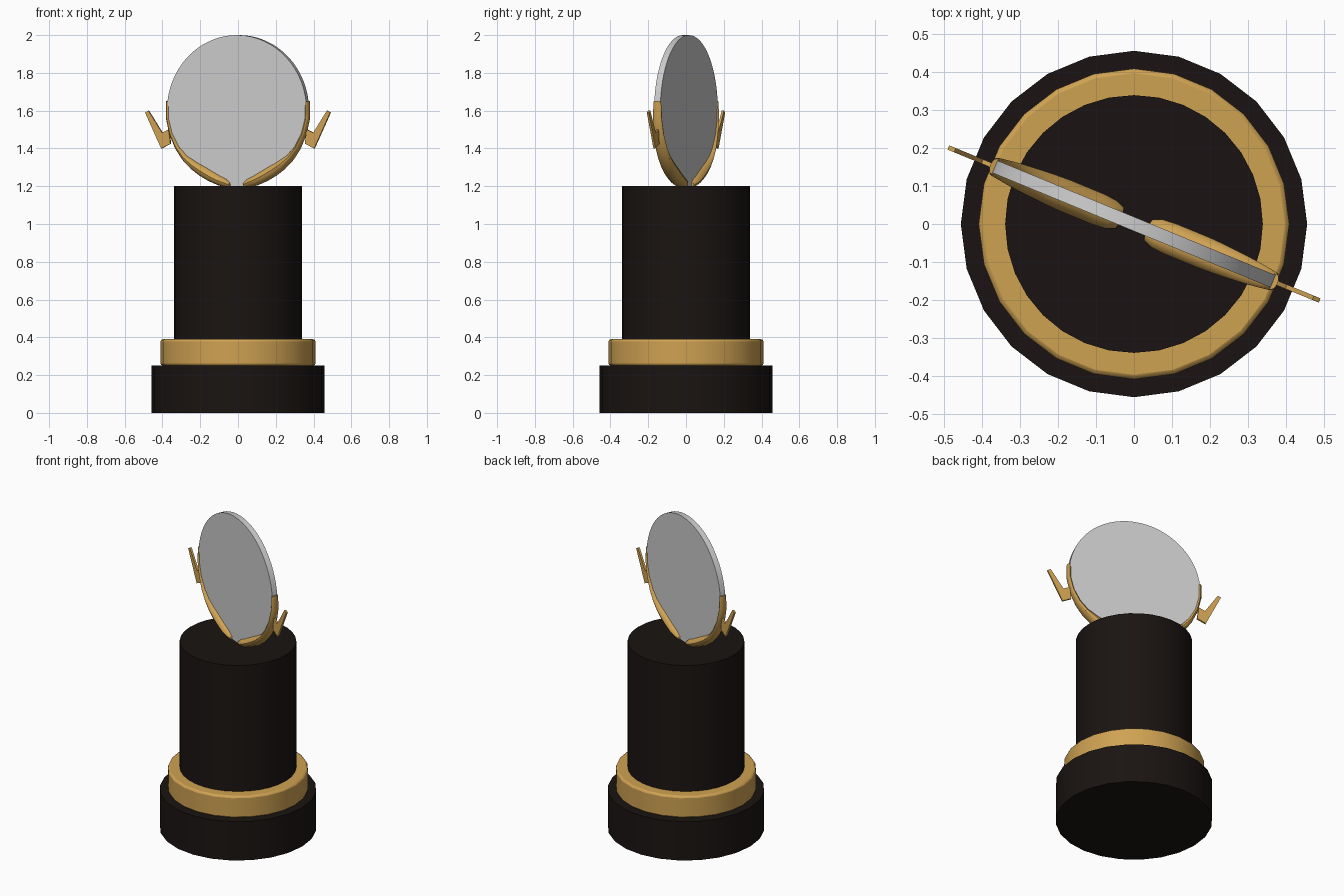
import bpy, bmesh
from math import sin, cos, pi, radians

if "Cube" in bpy.data.objects:
    bpy.data.objects.remove(bpy.data.objects["Cube"])

TURN = radians(-22.4)   # the award is turned on its pedestal
CZ, R = 1.6, 0.40       # disc centre height and radius


def material(name, rgb):
    m = bpy.data.materials.new(name)
    m.diffuse_color = (*rgb, 1)
    m.use_nodes = True
    m.node_tree.nodes["Principled BSDF"].inputs["Base Color"].default_value = m.diffuse_color
    return m


black = material("black_lacquer", (0.010, 0.007, 0.006))
gold = material("gold", (0.62, 0.36, 0.085))


def finish(ob, mat, angle=35):
    if mat:
        ob.data.materials.append(mat)
    bpy.ops.object.select_all(action='DESELECT')
    ob.select_set(True)
    bpy.context.view_layer.objects.active = ob
    bpy.ops.object.shade_smooth_by_angle(angle=radians(angle))
    return ob


def cylinder(name, r, z0, z1, mat, sides=24, bevel=0):
    bpy.ops.mesh.primitive_cylinder_add(vertices=sides, radius=r, depth=z1 - z0,
                                        location=(0, 0, (z0 + z1) / 2))
    ob = bpy.context.object
    ob.name = name
    if bevel:
        b = ob.modifiers.new("soft_edge", 'BEVEL')
        b.width, b.segments = bevel, 2
        b.limit_method = 'ANGLE'
        b.angle_limit = radians(50)
    return finish(ob, mat)


def mesh_object(name, bm, mat):
    bmesh.ops.recalc_face_normals(bm, faces=bm.faces)
    me = bpy.data.meshes.new(name)
    bm.to_mesh(me)
    bm.free()
    ob = bpy.data.objects.new(name, me)
    bpy.context.collection.objects.link(ob)
    ob.rotation_euler.z = TURN
    return finish(ob, mat)


# Pedestal
cylinder("base", 0.457, 0, 0.25, black)
cylinder("gold_band", 0.41, 0.25, 0.39, gold, bevel=0.012)
cylinder("column", 0.34, 0.39, 1.2, black, sides=32)

# Upright disc
disc = cylinder("disc", R, 0, 0.035, None, sides=64)
disc.location = (0, 0, CZ)
disc.rotation_euler = (pi / 2, 0, TURN)

# Cradle arm sections: angle from the bottom, inner radius, outer radius, half width
ARM = [(5, 0.392, 0.404, 0.012), (6, 0.378, 0.410, 0.030), (10, 0.363, 0.412, 0.040),
       (16, 0.355, 0.411, 0.043), (24, 0.347, 0.409, 0.043), (32, 0.346, 0.408, 0.043),
       (40, 0.354, 0.408, 0.041), (50, 0.370, 0.408, 0.037), (60, 0.380, 0.408, 0.033),
       (72, 0.386, 0.409, 0.028), (84, 0.389, 0.411, 0.025), (97, 0.391, 0.413, 0.022)]
# Thin fin outline: distance from centre, height
FIN = [(0.385, 1.425), (0.438, 1.40), (0.530, 1.59), (0.511, 1.60), (0.433, 1.483), (0.395, 1.50)]


def arm(name, side):
    bm = bmesh.new()
    rings = []
    n = 12
    for deg, r0, r1, w in ARM:
        a = radians(deg)
        ring = []
        for k in range(n):
            t = 2 * pi * k / n
            r = (r0 + r1) / 2 + (r1 - r0) / 2 * cos(t)
            ring.append(bm.verts.new((side * r * sin(a), w * sin(t), CZ - r * cos(a))))
        rings.append(ring)
    for p, q in zip(rings, rings[1:]):
        for k in range(n):
            bm.faces.new((p[k], p[(k + 1) % n], q[(k + 1) % n], q[k]))
    bm.faces.new(rings[0])
    bm.faces.new(rings[-1])
    mesh_object(name, bm, gold)


def fin(name, side, half=0.006):
    bm = bmesh.new()
    f = bm.faces.new([bm.verts.new((side * u, -half, z)) for u, z in FIN])
    ext = bmesh.ops.extrude_face_region(bm, geom=[f])
    bmesh.ops.translate(bm, vec=(0, 2 * half, 0),
                        verts=[v for v in ext["geom"] if isinstance(v, bmesh.types.BMVert)])
    bm.faces.ensure_lookup_table()
    mesh_object(name, bm, gold)


for label, side in (("left", -1), ("right", 1)):
    arm(label + "_cradle_arm", side)
    fin(label + "_fin", side)
